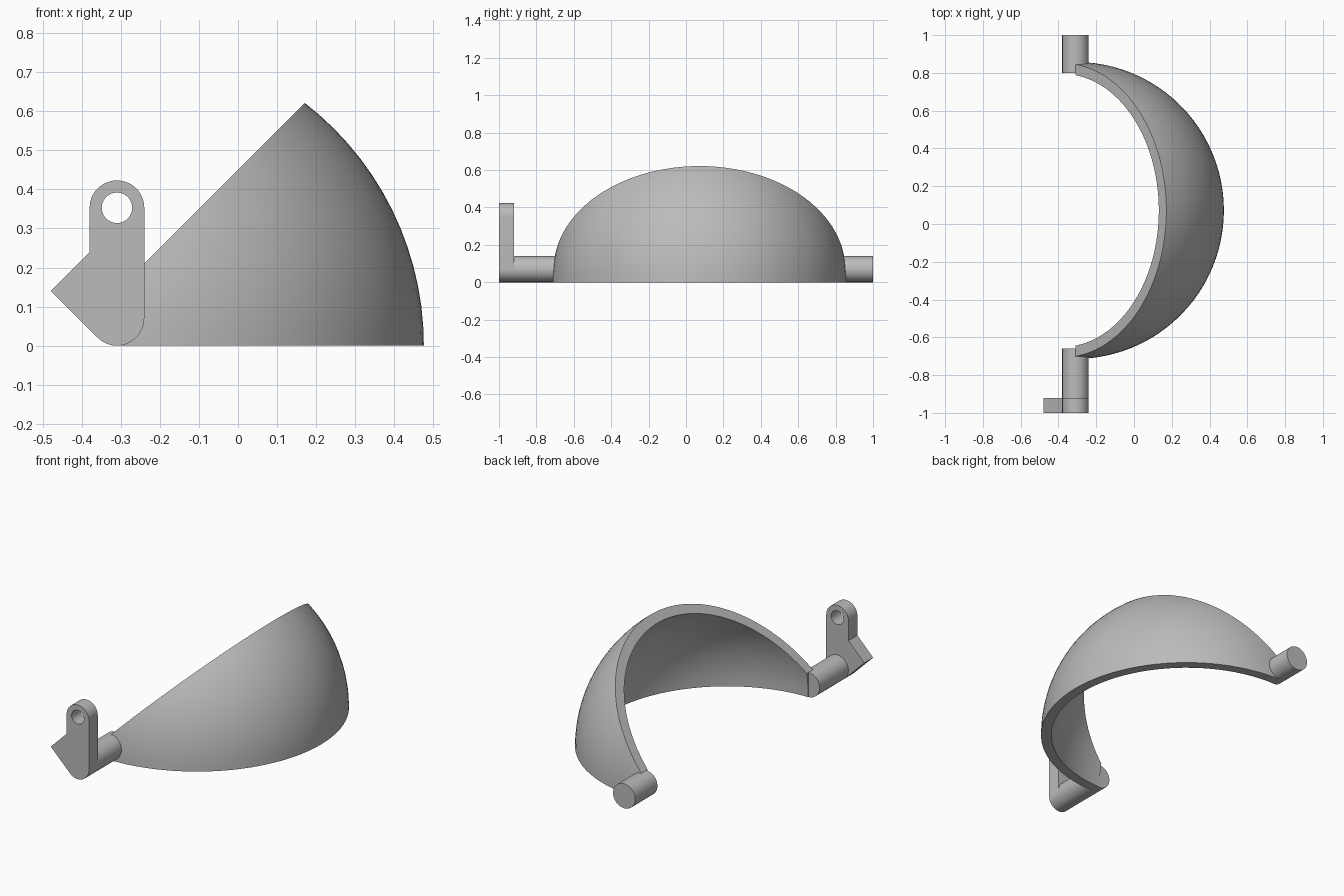
import bpy, bmesh
from math import sin, cos, pi, radians
from mathutils import Matrix

cube = bpy.data.objects.get("Cube")
if cube:
    bpy.data.objects.remove(cube)

GREY = (0.5, 0.5, 0.5, 1)
mat = bpy.data.materials.new("plain grey")
mat.use_nodes = True
mat.diffuse_color = GREY
mat.node_tree.nodes["Principled BSDF"].inputs["Base Color"].default_value = GREY

AXIS_X, SHAFT_R = -0.31, 0.07
SHELL_Y = 0.072


def add(name, bm):
    mesh = bpy.data.meshes.new(name)
    bmesh.ops.recalc_face_normals(bm, faces=bm.faces)
    bm.to_mesh(mesh)
    bm.free()
    obj = bpy.data.objects.new(name, mesh)
    bpy.context.collection.objects.link(obj)
    return obj


def select(obj):
    bpy.ops.object.select_all(action='DESELECT')
    obj.select_set(True)
    bpy.context.view_layer.objects.active = obj


def finish(obj):
    obj.data.materials.clear()
    obj.data.materials.append(mat)
    select(obj)
    bpy.ops.object.shade_smooth_by_angle(angle=radians(30))


def sphere(name, radius):
    bm = bmesh.new()
    bmesh.ops.create_uvsphere(bm, u_segments=96, v_segments=48, radius=radius,
                              matrix=Matrix.Translation((AXIS_X, SHELL_Y, 0)))
    return add(name, bm)


def shaft(name, y0, y1):
    bm = bmesh.new()
    place = Matrix.Translation((AXIS_X, (y0 + y1) / 2, SHAFT_R)) @ Matrix.Rotation(pi / 2, 4, 'X')
    bmesh.ops.create_cone(bm, cap_ends=True, segments=48, radius1=SHAFT_R,
                          radius2=SHAFT_R, depth=y1 - y0, matrix=place)
    finish(add(name, bm))


def arc(z, radius, start, end, steps):
    angles = [radians(start + (end - start) * i / steps) for i in range(steps + 1)]
    return [(AXIS_X + radius * cos(a), z + radius * sin(a)) for a in angles]


# Shell: hollow sphere trimmed to a wedge
shell = sphere("curved_shell", 0.786)
core = sphere("shell_core_cutter", 0.73)
bm = bmesh.new()
profile = [(AXIS_X, 0), (0.7, 0), (0.7, 1.15), (AXIS_X, 0.14)]
face = bm.faces.new([bm.verts.new((x, -1.2, z)) for x, z in profile])
new = bmesh.ops.extrude_face_region(bm, geom=[face])["geom"]
bmesh.ops.translate(bm, vec=(0, 2.4, 0),
                    verts=[v for v in new if isinstance(v, bmesh.types.BMVert)])
wedge = add("shell_wedge_cutter", bm)
for cutter, operation in ((core, 'DIFFERENCE'), (wedge, 'INTERSECT')):
    cutter.hide_render = True
    mod = shell.modifiers.new(operation, 'BOOLEAN')
    mod.operation, mod.object, mod.solver = operation, cutter, 'EXACT'
    select(shell)
    bpy.ops.object.modifier_apply(modifier=mod.name)
    bpy.data.objects.remove(cutter)
finish(shell)

# Pivot shafts
shaft("front_shaft", -0.92, -0.66)
shaft("back_shaft", 0.80, 1.0)

# Lever arm: rounded bar with a pointed tab and a round hole
outline = (arc(0.353, SHAFT_R, 0, 180, 24) + [(-0.38, 0.24), (-0.48, 0.14)]
           + arc(SHAFT_R, SHAFT_R, 225, 360, 18))
hole = arc(0.353, 0.039, 0, 350, 35)
curve = bpy.data.curves.new("lever_arm", 'CURVE')
curve.dimensions, curve.fill_mode, curve.extrude = '2D', 'BOTH', 0.04
for points in (outline, hole):
    spline = curve.splines.new('POLY')
    spline.points.add(len(points) - 1)
    spline.use_cyclic_u = True
    for p, (x, z) in zip(spline.points, points):
        p.co = (x, z, 0, 1)
arm = bpy.data.objects.new("lever_arm", curve)
arm.location.y = -0.96
arm.rotation_euler.x = pi / 2
bpy.context.collection.objects.link(arm)
select(arm)
bpy.ops.object.convert(target='MESH')
arm = bpy.context.object
bm = bmesh.new()
bm.from_mesh(arm.data)
bmesh.ops.remove_doubles(bm, verts=bm.verts, dist=0.0001)
bmesh.ops.recalc_face_normals(bm, faces=bm.faces)
bm.to_mesh(arm.data)
bm.free()
finish(arm)
